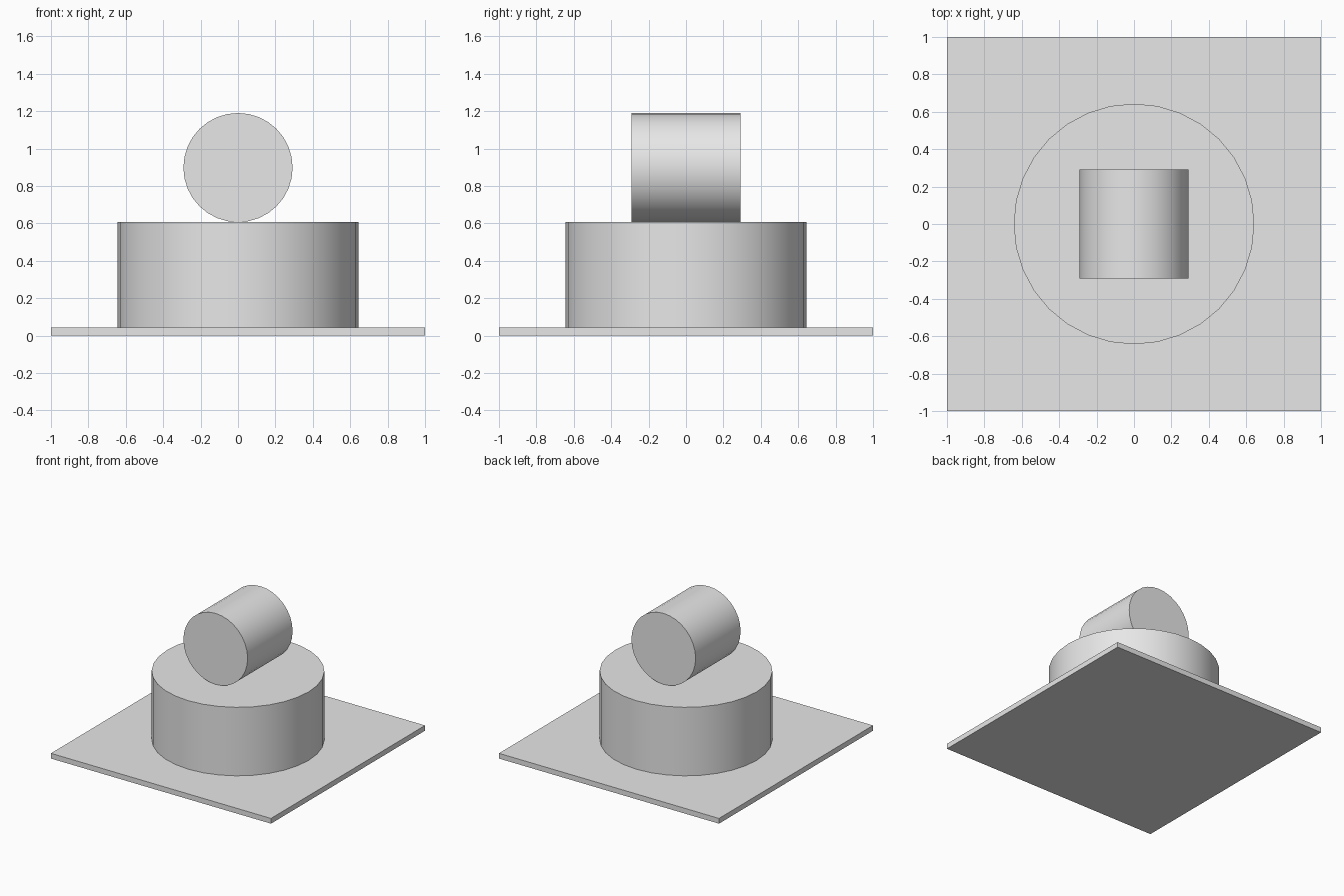
import bpy
import math

cube = bpy.data.objects.get("Cube")
if cube:
    bpy.data.objects.remove(cube, do_unlink=True)

GREY = (0.8, 0.8, 0.8, 1.0)
grey = bpy.data.materials.new("plain grey")
grey.use_nodes = True
grey.diffuse_color = GREY
for node in grey.node_tree.nodes:
    if node.type == 'BSDF_PRINCIPLED':
        node.inputs["Base Color"].default_value = GREY

PLATE_TOP = 0.043
DRUM_TOP = 0.606
DRUM_RADIUS = 0.643
ROLLER_RADIUS = 0.292


def finish(name):
    obj = bpy.context.object
    obj.name = obj.data.name = name
    obj.data.materials.append(grey)
    return obj


def cylinder(name, radius, depth, z, tilt=0.0):
    bpy.ops.mesh.primitive_cylinder_add(
        vertices=32, radius=radius, depth=depth,
        location=(0, 0, z), rotation=(tilt, 0, 0))
    bpy.ops.object.shade_smooth_by_angle(angle=math.radians(30))
    return finish(name)


# Thin square base
bpy.ops.mesh.primitive_cube_add(size=2, location=(0, 0, PLATE_TOP / 2))
bpy.context.object.scale.z = PLATE_TOP / 2
finish("base_plate")

# Upright drum standing on the base
cylinder("drum", DRUM_RADIUS, DRUM_TOP - PLATE_TOP, (DRUM_TOP + PLATE_TOP) / 2)

# Roller lying front to back on the drum
cylinder("roller", ROLLER_RADIUS, 2 * ROLLER_RADIUS,
         DRUM_TOP + ROLLER_RADIUS, math.pi / 2)
